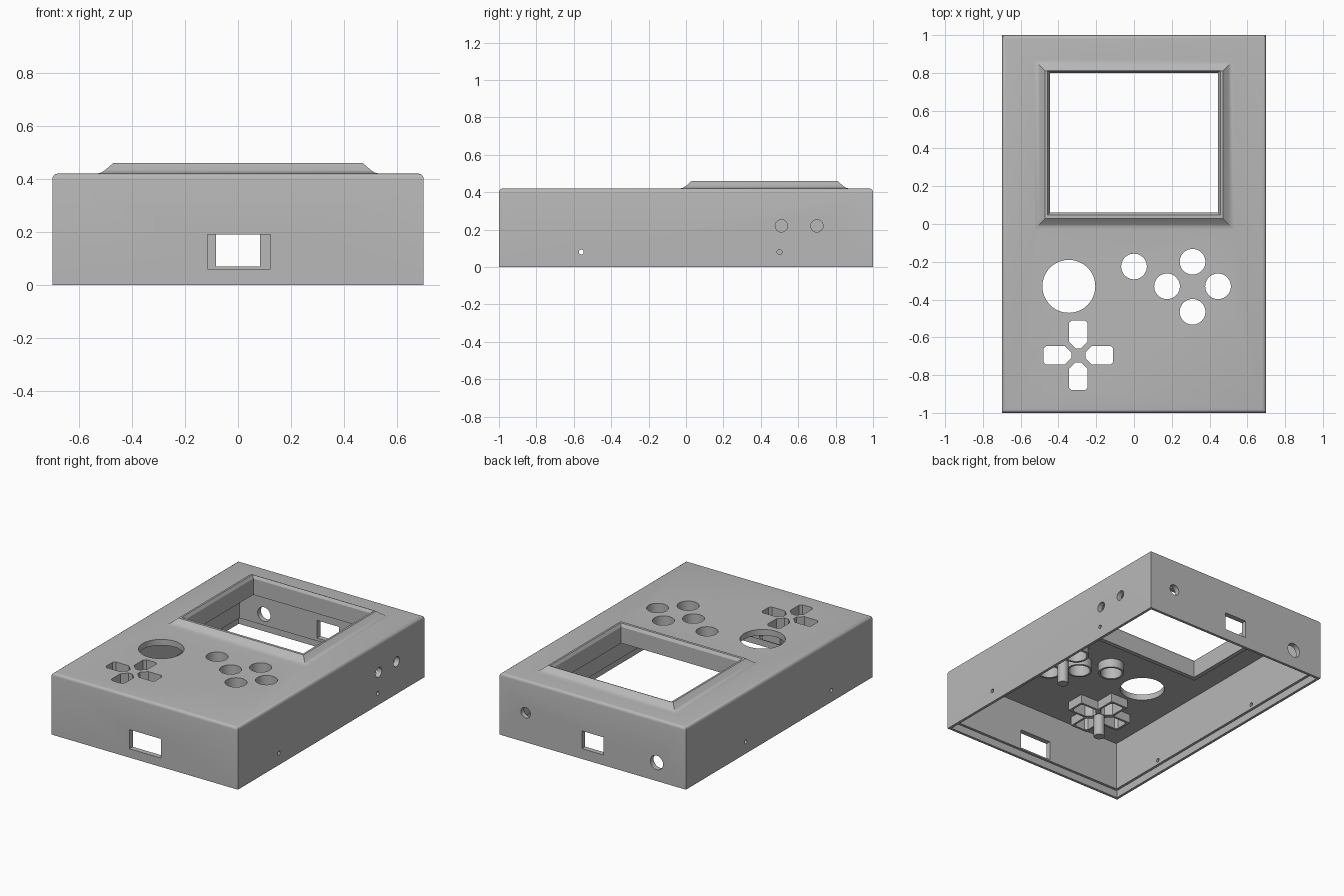
import bpy, bmesh, math
from mathutils import Matrix, Vector

default = bpy.data.objects.get("Cube")
if default:
    bpy.data.objects.remove(default, do_unlink=True)

grey = bpy.data.materials.new("matte grey plastic")
grey.use_nodes = True
grey.diffuse_color = (0.48, 0.48, 0.48, 1)
grey.node_tree.nodes["Principled BSDF"].inputs["Base Color"].default_value = (0.48, 0.48, 0.48, 1)


def finish(bm, name):
    bmesh.ops.recalc_face_normals(bm, faces=bm.faces)
    mesh = bpy.data.meshes.new(name)
    bm.to_mesh(mesh)
    bm.free()
    mesh.materials.append(grey)
    obj = bpy.data.objects.new(name, mesh)
    bpy.context.collection.objects.link(obj)
    return obj


def prism(bm, points, z0, z1, matrix=Matrix()):
    """Extrude a flat outline from z0 to z1."""
    low, high = [[bm.verts.new(matrix @ Vector((x, y, z))) for x, y in points] for z in (z0, z1)]
    bm.faces.new(low[::-1])
    bm.faces.new(high)
    for i in range(len(low)):
        j = (i + 1) % len(low)
        bm.faces.new((low[i], low[j], high[j], high[i]))


def circle(x, y, r, n=40):
    return [(x + r * math.cos(math.tau * i / n), y + r * math.sin(math.tau * i / n)) for i in range(n)]


def rect(x0, x1, y0, y1):
    return [(x0, y0), (x1, y0), (x1, y1), (x0, y1)]


def turned(points, quarter):
    """Turn an outline about the pad centre and move it there."""
    c, s = [(1, 0), (0, 1), (-1, 0), (0, -1)][quarter]
    return [(PAD[0] + c * x - s * y, PAD[1] + s * x + c * y) for x, y in points]


def activate(obj):
    bpy.ops.object.select_all(action="DESELECT")
    obj.select_set(True)
    bpy.context.view_layer.objects.active = obj


def carve(obj, cutter):
    mod = obj.modifiers.new("holes", "BOOLEAN")
    mod.operation = "DIFFERENCE"
    mod.solver = "EXACT"
    mod.object = cutter
    activate(obj)
    bpy.ops.object.modifier_apply(modifier=mod.name)


# Layout of the controls
PAD = (-0.295, -0.695)
BUTTONS = [(0, -0.225), (0.175, -0.33), (0.31, -0.2), (0.445, -0.33), (0.31, -0.465)]
CEILING, TOP, RIDGE = 0.38, 0.42, 0.46


# Case: one closed loft of rectangular rings, outside, over the bezel, then inside
def wall(inset, z):
    return (0.7 - inset, inset - 1, 1 - inset, z)


def bezel(grow, z):
    return (0.47 + grow, 0.03 - grow, 0.81 + grow, z)


def opening(grow, z):
    return (0.445 + grow, 0.06 - grow, 0.80 + grow, z)


rings = [wall(0, 0)]
for i in range(5):
    a = math.radians(22.5 * i)
    rings.append(wall(0.02 - 0.02 * math.cos(a), TOP - 0.02 + 0.02 * math.sin(a)))
rings += [bezel(0.06, TOP), bezel(0.045, 0.424), bezel(0.03, 0.434), bezel(0, RIDGE),
          opening(0.012, RIDGE), opening(0, 0.44), opening(0, 0.33),
          opening(0.03, 0.33), opening(0.03, CEILING),
          wall(0.035, CEILING), wall(0.035, 0.05), wall(0.018, 0.05), wall(0.018, 0)]

bm = bmesh.new()
loops = [[bm.verts.new((x, y, z)) for x, y in rect(-hx, hx, y0, y1)] for hx, y0, y1, z in rings]
for k, loop in enumerate(loops):
    nxt = loops[(k + 1) % len(loops)]
    for i in range(4):
        j = (i + 1) % 4
        bm.faces.new((loop[i], loop[j], nxt[j], nxt[i]))
case = finish(bm, "case")

# Cutters for the top: round openings and the four direction pads
bm = bmesh.new()
for x, y in BUTTONS:
    prism(bm, circle(x, y, 0.068), 0.2, 0.6)
prism(bm, circle(-0.345, -0.33, 0.14, 64), 0.2, 0.6)
pad = [(0.037, -0.014), (0.073, -0.05), (0.17, -0.05), (0.185, -0.035),
       (0.185, 0.035), (0.17, 0.05), (0.073, 0.05), (0.037, 0.014)]
for quarter in range(4):
    prism(bm, turned(pad, quarter), 0.2, 0.6)
top_cutter = finish(bm, "top_cutter")

# Cutters for the side walls: sockets, ports and screw holes
bm = bmesh.new()
to_y = Matrix.Rotation(math.radians(90), 4, "X")
to_x = Matrix(((0, 0, 1, 0), (1, 0, 0, 0), (0, 1, 0, 0), (0, 0, 0, 1)))
prism(bm, rect(-0.115, 0.122, 0.06, 0.19), 0.9, 1.1, to_y)
prism(bm, rect(-0.082, 0.082, 0.07, 0.19), -1.1, -0.9, to_y)
prism(bm, circle(0.505, 0.2, 0.036), -1.1, -0.9, to_y)
prism(bm, circle(-0.48, 0.125, 0.048), -1.1, -0.9, to_y)
for y, z, r in [(0.51, 0.22, 0.033), (0.7, 0.22, 0.033), (0.5, 0.08, 0.013), (-0.56, 0.08, 0.013)]:
    prism(bm, circle(y, z, r, 24), 0.6, 0.8, to_x)
for y in (0.36, -0.56):
    prism(bm, circle(y, 0.08, 0.013, 24), -0.8, -0.6, to_x)
side_cutter = finish(bm, "side_cutter")

for cutter in (top_cutter, side_cutter):
    cutter.hide_render = True
    carve(case, cutter)
parts = [case]

# Guide collars hanging below the top
bm = bmesh.new()
for x, y in BUTTONS:
    prism(bm, circle(x, y, 0.082), 0.32, CEILING + 0.01)
parts.append(finish(bm, "button_collars"))

bm = bmesh.new()
arm = [(0.065, -0.065), (0.2, -0.065), (0.2, 0.065)]
prism(bm, [p for q in range(4) for p in turned(arm, q)], 0.32, CEILING + 0.01)
parts.append(finish(bm, "direction_pad_collar"))
for collar in parts[1:]:
    carve(collar, top_cutter)

# Mounting posts in the middle of each control group
for name, (x, y) in (("button_post", (0.31, -0.33)), ("direction_pad_post", PAD)):
    bm = bmesh.new()
    prism(bm, circle(x, y, 0.034, 32), 0.175, CEILING + 0.01)
    parts.append(finish(bm, name))

for cutter in (top_cutter, side_cutter):
    bpy.data.objects.remove(cutter, do_unlink=True)

for part in parts:
    activate(part)
    bpy.ops.object.shade_smooth_by_angle(angle=math.radians(28))
